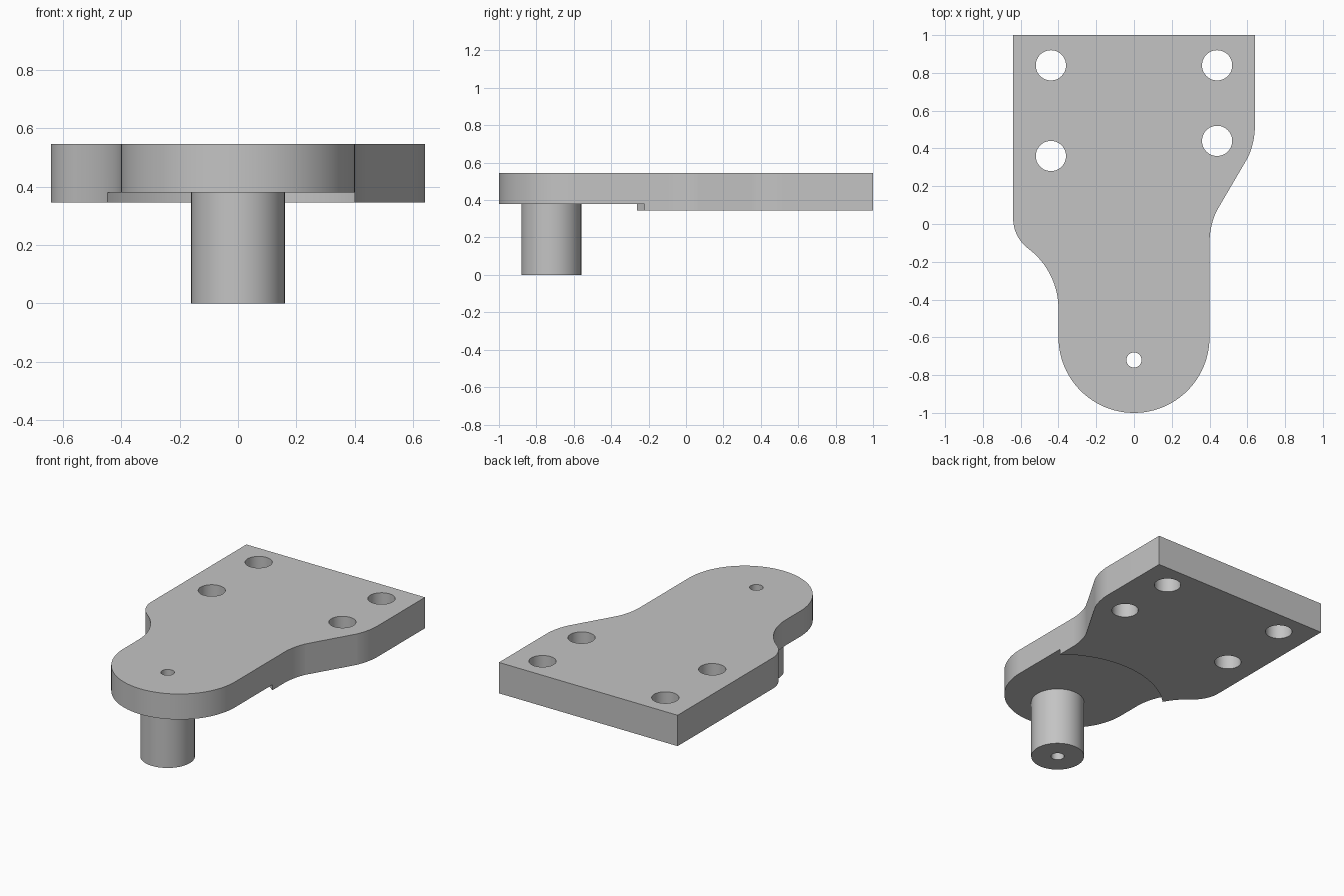
import bpy
import bmesh
from math import cos, sin, radians, degrees, atan2

cube = bpy.data.objects.get("Cube")
if cube:
    bpy.data.objects.remove(cube, do_unlink=True)

BOTTOM, RECESS, TOP = 0.345, 0.38, 0.545
PIN = (0, -0.72)

grey = bpy.data.materials.new("plain grey")
grey.use_nodes = True
colour = (0.55, 0.55, 0.55, 1)
grey.diffuse_color = colour
grey.node_tree.nodes["Principled BSDF"].inputs["Base Color"].default_value = colour


def arc(cx, cy, r, start, end, steps=16):
    """Points along an arc, angles in degrees."""
    angles = [radians(start + (end - start) * i / steps) for i in range(steps + 1)]
    return [(cx + r * cos(a), cy + r * sin(a)) for a in angles]


def prism(name, outline, z0, z1):
    """Extrude a counter-clockwise outline from z0 to z1."""
    bm = bmesh.new()
    face = bm.faces.new([bm.verts.new((x, y, z0)) for x, y in outline])
    new = bmesh.ops.extrude_face_region(bm, geom=[face])["geom"]
    for v in new:
        if isinstance(v, bmesh.types.BMVert):
            v.co.z = z1
    bmesh.ops.recalc_face_normals(bm, faces=bm.faces)
    mesh = bpy.data.meshes.new(name)
    bm.to_mesh(mesh)
    bm.free()
    mesh.materials.append(grey)
    obj = bpy.data.objects.new(name, mesh)
    bpy.context.collection.objects.link(obj)
    return obj


def cylinder(name, centre, r, z0, z1, steps=64):
    return prism(name, arc(*centre, r, 0, 360, steps)[:-1], z0, z1)


def activate(obj):
    bpy.ops.object.select_all(action="DESELECT")
    obj.select_set(True)
    bpy.context.view_layer.objects.active = obj


def cut(obj, cutter):
    """Subtract the cutter and discard it."""
    cutter.hide_render = True
    mod = obj.modifiers.new("cut", "BOOLEAN")
    mod.operation, mod.solver, mod.object = "DIFFERENCE", "EXACT", cutter
    activate(obj)
    bpy.ops.object.modifier_apply(modifier=mod.name)
    bpy.data.objects.remove(cutter, do_unlink=True)


# Plate outline: rounded nose, sloped left flank, square back, curved right flank
bend = degrees(atan2(0.48, 0.36))
outline = (
    arc(0, -0.6, 0.4, 180, 360, 48)
    + arc(0.8, -0.1, 0.4, 180, 155)
    + arc(0.24, 0.52, 0.4, -25, 0)
    + [(0.64, 1), (-0.64, 1)]
    + arc(-0.44, 0.03, 0.2, 180, 180 + bend)
    + arc(-0.8, -0.45, 0.4, bend, 0)[1:]
)
plate = prism("mounting_plate", outline, BOTTOM, TOP)

# Round recess under the nose
cut(plate, cylinder("recess_cutter", PIN, 0.64, 0.2, RECESS, 128))

# Bolt holes and pin bore through the plate
for x, y in [(-0.44, 0.84), (0.44, 0.84), (-0.44, 0.36), (0.44, 0.44)]:
    cut(plate, cylinder("bolt_hole_cutter", (x, y), 0.08, 0.2, 0.7, 48))
cut(plate, cylinder("bore_cutter", PIN, 0.04, 0.2, 0.7, 32))

# Hollow pin below the nose
pin = cylinder("pin", PIN, 0.16, 0, RECESS)
cut(pin, cylinder("bore_cutter", PIN, 0.04, -0.1, 0.7, 32))

for obj in (plate, pin):
    activate(obj)
    bpy.ops.object.shade_smooth_by_angle(angle=radians(30))
